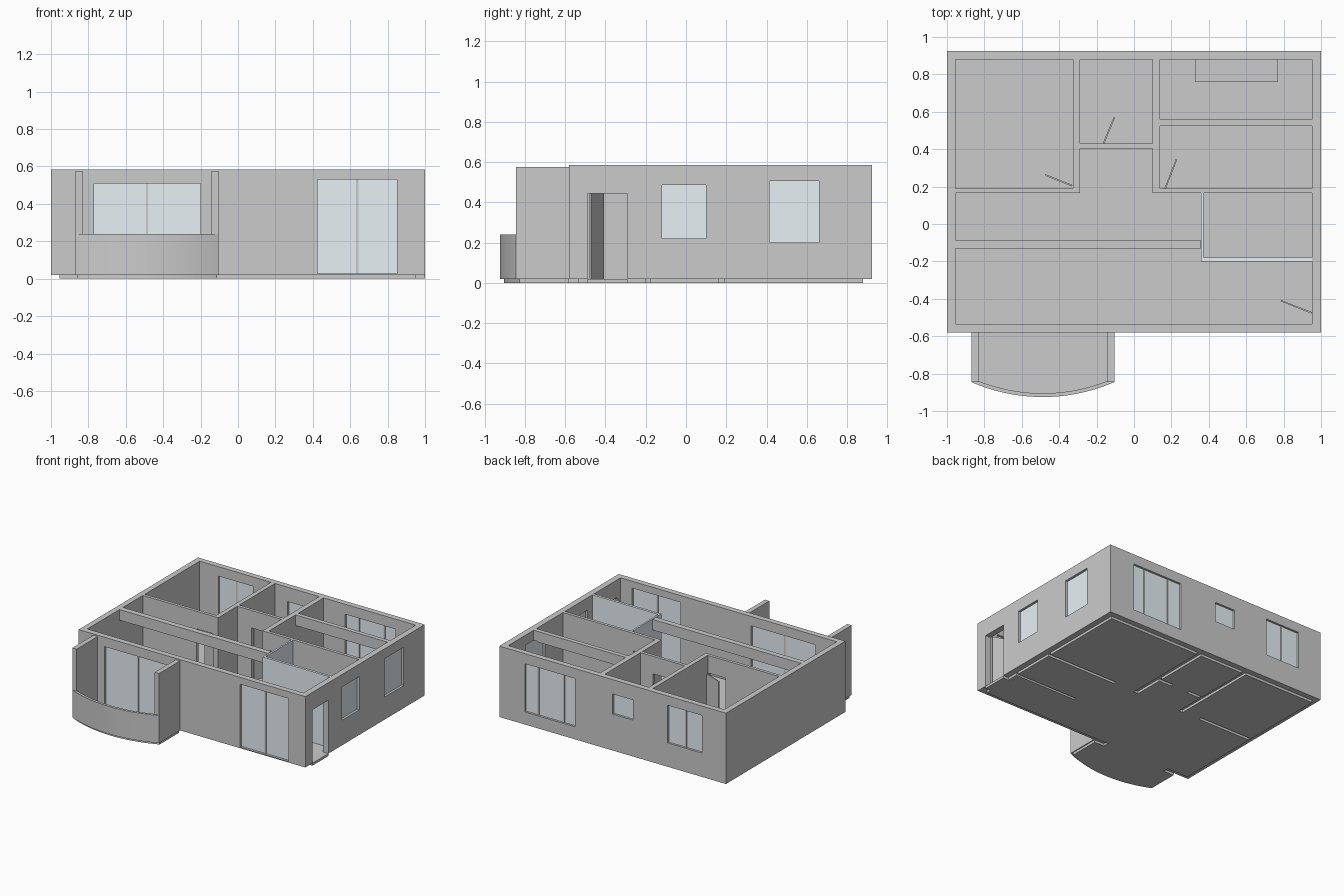
import bpy, bmesh, math

if "Cube" in bpy.data.objects:
    bpy.data.objects.remove(bpy.data.objects["Cube"])

H = 0.585     # wall top
F = 0.02      # floor top
DOOR = 0.445  # door head height

glass_mat = bpy.data.materials.new("pale_glass")
glass_mat.diffuse_color = (0.8, 0.88, 0.92, 1)
glass_mat.use_nodes = True
glass_mat.node_tree.nodes["Principled BSDF"].inputs["Base Color"].default_value = glass_mat.diffuse_color


def prism(name, pts, z0, z1, mat=None):
    """Extrude a plan outline from z0 to z1."""
    bm = bmesh.new()
    face = bm.faces.new([bm.verts.new((x, y, z0)) for x, y in pts])
    ext = bmesh.ops.extrude_face_region(bm, geom=[face])
    for v in ext["geom"]:
        if isinstance(v, bmesh.types.BMVert):
            v.co.z = z1
    bmesh.ops.recalc_face_normals(bm, faces=bm.faces)
    me = bpy.data.meshes.new(name)
    bm.to_mesh(me)
    bm.free()
    ob = bpy.data.objects.new(name, me)
    bpy.context.collection.objects.link(ob)
    if mat:
        me.materials.append(mat)
    return ob


def box(name, x0, x1, y0, y1, z0, z1, mat=None):
    return prism(name, [(x0, y0), (x1, y0), (x1, y1), (x0, y1)], z0, z1, mat)


def boolean(ob, other, op):
    mod = ob.modifiers.new("bool", "BOOLEAN")
    mod.operation = op
    mod.solver = "EXACT"
    mod.object = other
    other.hide_render = True
    bpy.context.view_layer.objects.active = ob
    bpy.ops.object.modifier_apply(modifier=mod.name)
    bpy.data.objects.remove(other, do_unlink=True)


def cut(ob, *dims):
    boolean(ob, box("cutter", *dims), "DIFFERENCE")


def add(ob, *dims):
    boolean(ob, box("piece", *dims), "UNION")


# Wall block, hollowed out room by room
walls = box("walls", -1, 1, -0.58, 0.925, F, H)
rooms = [
    (-0.955, -0.325, 0.19, 0.88),    # back left bedroom
    (-0.29, 0.10, 0.43, 0.88),       # bathroom
    (0.14, 0.952, 0.56, 0.88),       # back right alcove
    (0.14, 0.952, 0.19, 0.525),      # right bedroom
    (-0.955, 0.952, -0.535, -0.13),  # living room
    (-0.955, 0.36, -0.085, 0.165),   # hall
    (-0.29, 0.10, 0.10, 0.405),      # hall recess
    (0.355, 0.952, -0.21, 0.165),    # glazed room
]
for r in rooms:
    cut(walls, *r, -0.1, 1)

# Wide openings that leave only a beam overhead
cut(walls, -0.955, 0.36, -0.2, 0.0, -0.1, 0.50)
cut(walls, 0.14, 0.952, 0.5, 0.6, -0.1, 0.50)

# Doorways
for d in [(-0.48, -0.33, 0.15, 0.21), (-0.165, -0.01, 0.39, 0.45),
          (0.165, 0.33, 0.15, 0.21), (0.93, 1.1, -0.49, -0.29)]:
    cut(walls, *d, -0.1, DOOR)

# Windows: name, wall, start, end, sill, head, mullion positions
windows = [
    ("balcony_door", "front", -0.77, -0.20, F, 0.51, [-0.487]),
    ("patio_door", "front", 0.425, 0.85, 0.028, 0.53, [0.637]),
    ("bay_window", "back", 0.33, 0.775, 0.12, 0.505, [0.44, 0.665]),
    ("bathroom_window", "back", -0.18, 0.0, 0.31, 0.47, []),
    ("bedroom_window", "back", -0.79, -0.485, 0.21, 0.51, [-0.637]),
    ("side_window_front", "right", -0.12, 0.10, 0.22, 0.485, []),
    ("side_window_back", "right", 0.415, 0.66, 0.20, 0.505, []),
]
MID = {"front": -0.557, "back": 0.903, "right": 0.976}


def place(side, a, b, half):
    m = MID[side]
    if side == "right":
        return (m - half, m + half, a, b)
    return (a, b, m - half, m + half)


for name, side, a, b, z0, z1, bars in windows:
    cut(walls, *place(side, a, b, 0.06), -0.1 if z0 == F else z0, z1)
    box(name + "_glass", *place(side, a, b, 0.005), z0, z1, glass_mat)
    for i, p in enumerate(bars):
        box(f"{name}_mullion_{i}", *place(side, p - 0.006, p + 0.006, 0.009), z0, z1)

# Glazed partitions around the right hand room
box("glass_partition_front", 0.358, 0.952, -0.2, -0.18, F, H, glass_mat)
box("glass_partition_side", 0.358, 0.372, -0.18, 0.165, F, H, glass_mat)

# Low window seat below the bay window
box("window_seat", 0.325, 0.77, 0.76, 0.88, F, 0.12)

# Open door leaves: hinge and free end
T = 0.004
leaves = [("bedroom_door", (-0.33, 0.205), (-0.475, 0.263)),
          ("bathroom_door", (-0.163, 0.43), (-0.105, 0.57)),
          ("right_bedroom_door", (0.167, 0.19), (0.227, 0.345)),
          ("entrance_door", (0.95, -0.475), (0.785, -0.41))]
for name, p, q in leaves:
    dx, dy = q[0] - p[0], q[1] - p[1]
    n = math.hypot(dx, dy)
    ox, oy = -dy / n * T, dx / n * T
    prism(name, [(p[0] + ox, p[1] + oy), (p[0] - ox, p[1] - oy),
                 (q[0] - ox, q[1] - oy), (q[0] + ox, q[1] + oy)], F, DOOR)

# Floor slab with slots beneath the partitions
floor = box("floor", -0.955, 0.952, -0.535, 0.88, 0, F)
for s in [(-0.325, -0.29, 0.165, 0.9), (-0.98, -0.48, 0.165, 0.19),
          (-0.30, -0.165, 0.405, 0.43), (-0.01, 0.12, 0.405, 0.43),
          (0.10, 0.14, 0.165, 0.9), (0.33, 0.98, 0.165, 0.19),
          (0.4, 0.98, -0.2, -0.18)]:
    cut(floor, *s, -0.1, 0.1)
add(floor, 0.94, 1.0, -0.49, -0.29, 0, F)
add(floor, -0.77, -0.20, -0.59, -0.52, 0, F)

# Balcony: curved parapet, floor and side walls
CX, CY, R, HALF = -0.4875, 0.029, 0.954, 0.4127


def arc(r, n=24):
    angs = [-HALF + 2 * HALF * i / n for i in range(n + 1)]
    return [(CX + r * math.sin(t), CY - r * math.cos(t)) for t in angs]


parapet = prism("balcony_parapet", arc(R) + arc(R - 0.02)[::-1], F, 0.24)
bpy.ops.object.select_all(action="DESELECT")
parapet.select_set(True)
bpy.context.view_layer.objects.active = parapet
bpy.ops.object.shade_smooth_by_angle()
deck = arc(R - 0.02)
prism("balcony_floor", deck + [(deck[-1][0], -0.58), (deck[0][0], -0.58)], 0, F)
for name, x0 in [("balcony_wall_left", -0.87), ("balcony_wall_right", -0.143)]:
    box(name, x0, x0 + 0.038, -0.845, -0.58, F, 0.575)
